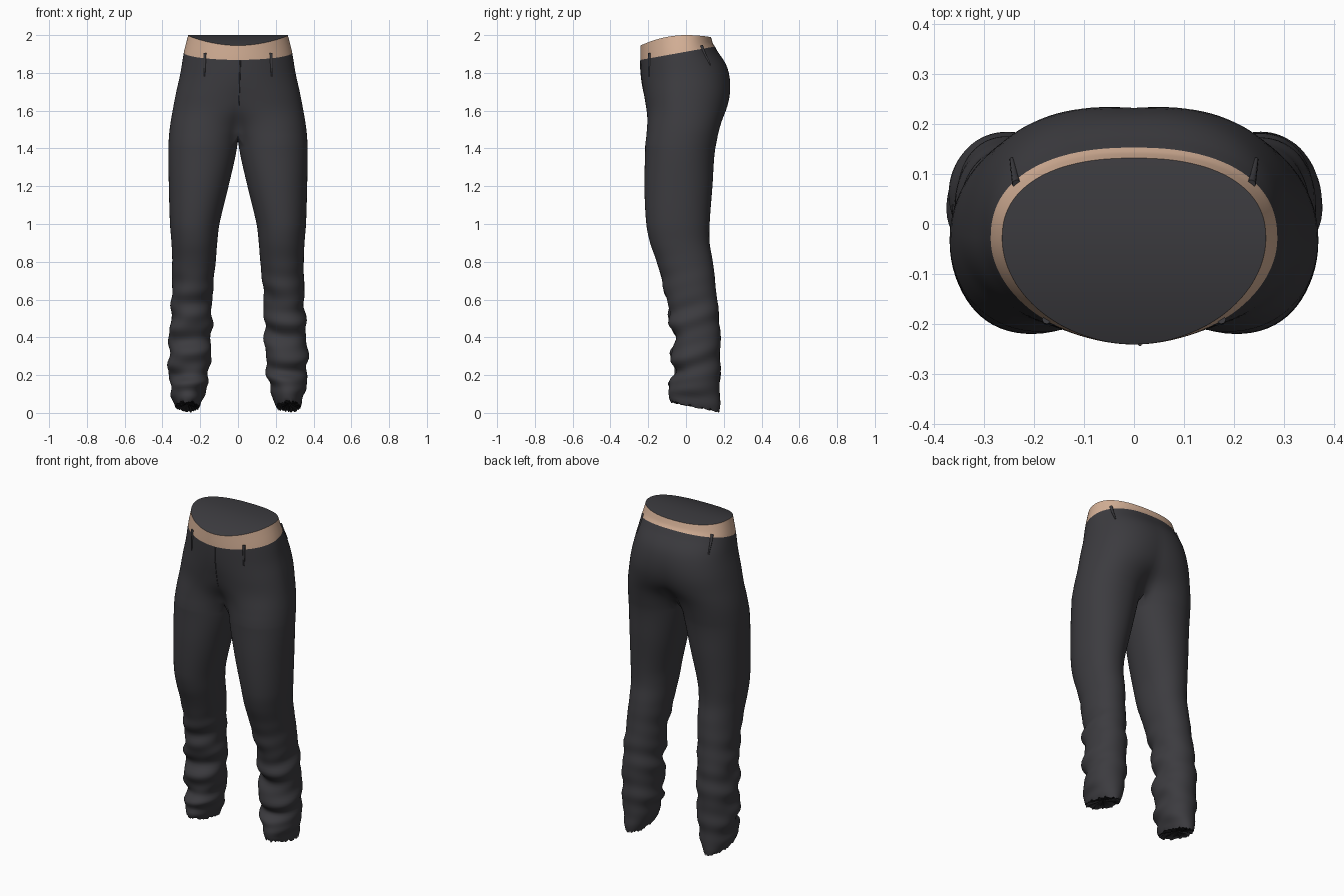
import bpy, bmesh, math, random
from mathutils import Vector
from mathutils.bvhtree import BVHTree

if "Cube" in bpy.data.objects:
    bpy.data.objects.remove(bpy.data.objects["Cube"])

random.seed(4)
M, K = 56, 10           # segments on the outer arc / inner arc of each leg
BETA = math.radians(150)

# height, outer x, inner x, front y, back y, blend from hip oval to leg oval
LEVELS = [
    (0.00, .330, .205, -.080, .176, 1), (0.04, .342, .190, -.092, .180, 1),
    (0.10, .355, .170, -.085, .180, 1), (0.20, .363, .152, -.065, .180, 1),
    (0.30, .367, .145, -.078, .180, 1), (0.40, .364, .143, -.065, .180, 1),
    (0.50, .358, .140, -.088, .175, 1), (0.60, .352, .138, -.100, .165, 1),
    (0.80, .348, .118, -.155, .142, 1), (0.90, .352, .110, -.190, .125, 1),
    (1.00, .360, .098, -.210, .125, 1), (1.20, .366, .050, -.220, .140, 1),
    (1.40, .369, .006, -.216, .155, 1), (1.50, .362, .000, -.216, .185, .72),
    (1.60, .346, .000, -.223, .226, .25), (1.70, .327, .000, -.232, .243, .10),
    (1.80, .305, .000, -.238, .222, .03), (1.91, .287, .000, -.241, .153, 0),
    (2.00, .264, .000, -.241, .132, 0)]


def profile(z):
    """Smooth interpolation of the level table."""
    L = LEVELS
    i = max(0, min(len(L) - 2, sum(1 for r in L if r[0] <= z) - 1))
    a, b = L[i], L[i + 1]
    p, n = L[max(i - 1, 0)], L[min(i + 2, len(L) - 1)]
    h = b[0] - a[0]
    t = (z - a[0]) / h
    out = []
    for c in range(1, 6):
        ma = (b[c] - p[c]) / (b[0] - p[0]) * h
        mb = (n[c] - a[c]) / (n[0] - a[0]) * h
        out.append((2*t**3 - 3*t*t + 1) * a[c] + (t**3 - 2*t*t + t) * ma
                   + (3*t*t - 2*t**3) * b[c] + (t**3 - t*t) * mb)
    return out


def ease(t):
    t = max(0, min(1, t))
    return t * t * (3 - 2 * t)


def spow(v, e):
    return math.copysign(abs(v) ** e, v)


def real_z(z, y):
    """Tilt the waistband and the hem."""
    band = 1.912 + .18 * y
    if z >= 1.91:
        rim = 2.0 - (.95 if y < 0 else .6) * y * y
        t = (z - 1.91) / .09
        return band * (1 - t) + rim * t
    z += .18 * y * ease((z - 1.6) / .31)
    return z + .2 * (.18 - y) * ease((.3 - z) / .3)


def leg_point(z, ang, side):
    o, i, f, b, _ = profile(z)
    cx, cy = (o + i) / 2, (f + b) / 2
    x = cx + (o - i) / 2 * spow(math.cos(ang), .95)
    y = cy + (b - f) / 2 * spow(math.sin(ang), .95)
    # cloth folds on the lower leg
    amp = .009 * ease((.85 - z) / .4) * ease(z / .08) * (.65 - .35 * math.sin(ang))
    d = amp * (math.sin(36 * z + 2.2 * math.cos(ang + side) + 1.5 * side)
               + .6 * math.sin(61 * z - 2.5 * math.sin(ang) + 2 * side)
               + .4 * math.sin(3 * ang + 9 * z))
    return x + d * math.cos(ang), y + d * math.sin(ang)


def hip_point(z, u, side):
    o, _, f, b, mix = profile(z)
    ang = (u - .5) * math.pi
    cy = -.03
    e = .86 if ang > 0 else 1.04
    x = o * spow(math.cos(ang), e)
    y = cy + (b - cy if ang > 0 else cy - f) * spow(math.sin(ang), e)
    lx, ly = leg_point(z, (2 * u - 1) * BETA, side)
    x, y = x + (lx - x) * mix, y + (ly - y) * mix
    return (0 if u in (0, 1) else max(x, 0)), y


def material(name, rgb):
    m = bpy.data.materials.new(name)
    m.diffuse_color = (*rgb, 1)
    m.use_nodes = True
    m.node_tree.nodes["Principled BSDF"].inputs["Base Color"].default_value = m.diffuse_color
    return m


cloth = material("charcoal cloth", (.045, .044, .050))
tan = material("tan waistband", (.67, .44, .31))
inner = material("dark hem lining", (.016, .016, .018))

bm = bmesh.new()


def skin(a, b, mat, closed):
    n = len(a)
    for j in range(n if closed else n - 1):
        k = (j + 1) % n
        bm.faces.new((a[j], a[k], b[k], b[j])).material_index = mat


rims = []
for side in (-1, 1):
    # hips and waistband, from the rim down to the crotch
    zs = [2.0, 1.98, 1.955, 1.93, 1.91] + [1.91 - .44 * k / 20 for k in range(1, 21)]
    prev = None
    for n, z in enumerate(zs):
        ring = []
        for j in range(M + 1):
            x, y = hip_point(z, j / M, side)
            ring.append(bm.verts.new((side * x, y, real_z(z, y))))
        if prev:
            skin(prev, ring, 1 if n <= 4 else 0, False)
        else:
            rims.append(ring)
        prev = ring
    # crotch line closes the top of the leg
    fr, bk = prev[0].co, prev[-1].co
    crotch = [bm.verts.new(bk.lerp(fr, k / (K + 1)) - Vector((0, 0, .03 * math.sin(math.pi * k / (K + 1)))))
              for k in range(1, K + 1)]
    prev = prev + crotch
    # leg down to the hem
    angs = [(2 * j / M - 1) * BETA for j in range(M + 1)]
    angs += [BETA + (2 * math.pi - 2 * BETA) * k / (K + 1) for k in range(1, K + 1)]
    for n in range(91):
        z = 1.42 * (1 - n / 90)
        ring = []
        for a in angs:
            x, y = leg_point(z, a, side)
            fray = random.uniform(0, .014) if n == 90 else 0
            ring.append(bm.verts.new((side * x, y, real_z(z, y) + fray)))
        skin(prev, ring, 0, True)
        prev = ring
    # recessed lining inside the hem
    c = sum((v.co for v in prev), Vector()) / len(prev)
    lip = [bm.verts.new(c.lerp(v.co, .86) + Vector((0, 0, .012))) for v in prev]
    skin(prev, lip, 2, True)
    mid = bm.verts.new(c + Vector((0, 0, .015)))
    for j in range(len(lip)):
        bm.faces.new((lip[j], lip[(j + 1) % len(lip)], mid)).material_index = 2

# cap across the waist opening
lid_edges = []
for j in range(M):
    quad = [rims[0][j], rims[0][j + 1], rims[1][j + 1], rims[1][j]]
    lid = [bm.verts.new(v.co) for v in quad]
    bm.faces.new(lid).material_index = 0
bmesh.ops.remove_doubles(bm, verts=bm.verts, dist=1e-5)
bmesh.ops.recalc_face_normals(bm, faces=bm.faces)
tree = BVHTree.FromBMesh(bm)

mesh = bpy.data.meshes.new("trousers")
bm.to_mesh(mesh)
bm.free()
trousers = bpy.data.objects.new("trousers", mesh)
bpy.context.collection.objects.link(trousers)
for m in (cloth, tan, inner):
    mesh.materials.append(m)
bpy.context.view_layer.objects.active = trousers
trousers.select_set(True)
bpy.ops.object.shade_smooth_by_angle(angle=math.radians(50))


def strip(name, x0, z0, x1, z1, facing, radius):
    """Thin rounded strip laid on the cloth, seen from the front (-1) or back (1)."""
    cu = bpy.data.curves.new(name, 'CURVE')
    cu.dimensions = '3D'
    cu.bevel_depth, cu.bevel_resolution, cu.use_fill_caps = radius, 2, True
    sp = cu.splines.new('POLY')
    sp.points.add(8)
    for k in range(9):
        t = k / 8
        x, z = x0 + (x1 - x0) * t, z0 + (z1 - z0) * t
        hit = tree.ray_cast(Vector((x, facing, z)), Vector((0, -facing, 0)))[0]
        sp.points[k].co = (*(hit or Vector((x, facing * .2, z))), 1)
        sp.points[k].radius = .45 + .55 * t
    cu.materials.append(cloth)
    bpy.context.collection.objects.link(bpy.data.objects.new(name, cu))


# belt loops and fly seam
for s, word in ((-1, "left"), (1, "right")):
    strip(word + "_front_belt_loop", s * .178, 1.78, s * .175, 1.905, -1, .009)
    strip(word + "_back_belt_loop", s * .245, 1.84, s * .235, 1.945, 1, .009)
strip("fly_seam", .004, 1.60, .012, 1.865, -1, .004)
